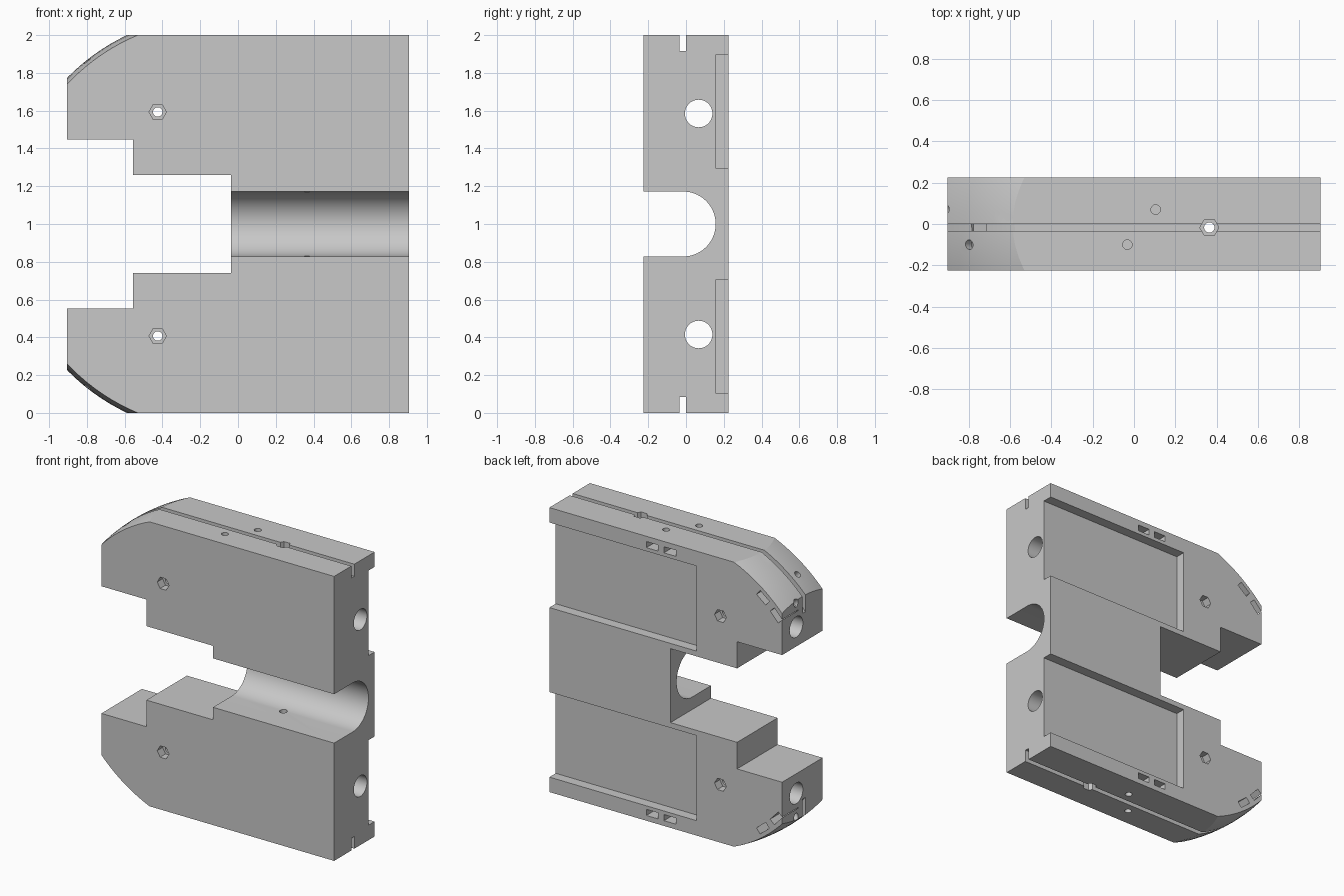
import bpy, bmesh
from math import radians, sin, cos
from mathutils import Matrix, Vector

cube = bpy.data.objects.get("Cube")
if cube:
    bpy.data.objects.remove(cube, do_unlink=True)

HALF_X, HALF_Y = 0.905, 0.225
CROWN_X, CROWN_R = -0.113, 1.107   # sphere that rounds the nose corners
NUT_X, NUT_R = -0.1, 1.042         # pivot and radius of the angled nut slots
ALONG_X = Matrix.Rotation(radians(90), 4, 'Y')
ALONG_Y = Matrix.Rotation(radians(90), 4, 'X')


def add_object(name, bm):
    bm.normal_update()
    bmesh.ops.recalc_face_normals(bm, faces=bm.faces)
    mesh = bpy.data.meshes.new(name)
    bm.to_mesh(mesh)
    bm.free()
    obj = bpy.data.objects.new(name, mesh)
    bpy.context.collection.objects.link(obj)
    return obj


def prism(name, points, move):
    bm = bmesh.new()
    face = bm.faces.new([bm.verts.new(p) for p in points])
    ext = bmesh.ops.extrude_face_region(bm, geom=[face])
    bmesh.ops.translate(bm, vec=move, verts=[v for v in ext["geom"]
                                             if isinstance(v, bmesh.types.BMVert)])
    # The starting face may be consumed by the extrusion
    if all(len(e.link_faces) == 1 for e in bm.edges if e.is_boundary):
        bmesh.ops.holes_fill(bm, edges=[e for e in bm.edges if e.is_boundary])
    return add_object(name, bm)


def box(lo, hi, matrix=Matrix()):
    lo, hi = Vector(lo), Vector(hi)
    bm = bmesh.new()
    bmesh.ops.create_cube(bm, size=1)
    size = Matrix.Diagonal((*(hi - lo), 1))
    bm.transform(matrix @ Matrix.Translation((lo + hi) / 2) @ size)
    return add_object("box_cutter", bm)


def rod(center, radius, length, turn=Matrix(), sides=32):
    bm = bmesh.new()
    bmesh.ops.create_cone(bm, cap_ends=True, segments=sides, radius1=radius,
                          radius2=radius, depth=length)
    spin = Matrix.Rotation(radians(90), 4, 'Z')
    bm.transform(Matrix.Translation(center) @ turn @ spin)
    return add_object("rod_cutter", bm)


def ball(radius):
    bm = bmesh.new()
    bmesh.ops.create_uvsphere(bm, u_segments=128, v_segments=64, radius=radius)
    bm.transform(Matrix.Translation((CROWN_X, 0, 1)) @ ALONG_Y)
    return add_object("crown_cutter", bm)


def cut(target, cutter):
    mod = target.modifiers.new("cut", 'BOOLEAN')
    mod.operation = 'DIFFERENCE'
    mod.solver = 'EXACT'
    mod.object = cutter
    bpy.context.view_layer.objects.active = target
    bpy.ops.object.modifier_apply(modifier=mod.name)
    bpy.data.objects.remove(cutter, do_unlink=True)


# Body: stepped jaw outline extruded through the depth
upper = [(HALF_X, 2), (-HALF_X, 2), (-HALF_X, 1.447), (-0.555, 1.447),
         (-0.555, 1.26), (-0.037, 1.26)]
outline = upper + [(x, 2 - z) for x, z in reversed(upper)]
body = prism("jaw_block", [(x, -HALF_Y, z) for x, z in outline], (0, 2 * HALF_Y, 0))

# Round-bottomed channel across the front
arc = [radians(a) for a in range(-90, 91, 5)]
channel = [(-0.5, -0.015 + 0.172 * cos(a), 1 + 0.172 * sin(a)) for a in arc]
channel += [(-0.5, -0.4, 1.172), (-0.5, -0.4, 0.828)]
cut(body, prism("channel_cutter", channel, (1.6, 0, 0)))

# Crowned nose corners
nose = box((-1.3, -0.4, -0.3), (-0.3, 0.4, 2.3))
cut(nose, ball(CROWN_R))
cut(body, nose)

# Narrow groove following the crowned edge
groove = box((-1.1, -0.034, -0.1), (-0.3, 0, 2.1))
cut(groove, ball(CROWN_R - 0.08))
cut(body, groove)

for side in (1, -1):
    flip = Matrix.Translation((0, 0, 1)) @ Matrix.Diagonal((1, 1, side, 1))

    def at(x, y, z):
        return flip @ Vector((x, y, z))

    # Straight part of the groove
    cut(body, box((-0.6, -0.034, 0.915), (1, 0, 1.1), flip))
    # Wide recess in the back
    cut(body, box((-0.238, 0.155, 0.297), (1, 0.3, 0.895), flip))
    # Long bore
    cut(body, rod(at(0, 0.067, 0.585), 0.073, 2, ALONG_X, 48))
    # Cross bolt with hexagonal pockets on both faces
    cut(body, rod(at(-0.425, 0, 0.593), 0.025, 1, ALONG_Y))
    for y in (-HALF_Y, HALF_Y):
        cut(body, rod(at(-0.425, y, 0.593), 0.046, 0.12, ALONG_Y, 6))
    # Upright bolt with hexagonal pocket
    cut(body, rod(at(0.365, -0.017, 0.6), 0.025, 1.1))
    cut(body, rod(at(0.365, -0.017, 1), 0.046, 0.2, sides=6))

    # Nut slots from the back, each met by a screw hole from the edge
    for x, y in ((0.105, 0.07), (-0.032, -0.1)):
        cut(body, box((x - 0.046, y - 0.03, 0.92), (x + 0.046, 0.3, 0.963), flip))
        cut(body, rod(at(x, y, 1.02), 0.023, 0.16))
    for angle, y in ((46.8, 0.07), (39, -0.1)):
        a = radians(angle)
        tilt = Matrix.Rotation(-a, 4, 'Y')
        place = flip @ Matrix.Translation((NUT_X, 0, 0)) @ tilt
        cut(body, box((-0.046, y - 0.03, NUT_R - 0.022), (0.046, 0.3, NUT_R + 0.022), place))
        reach = NUT_R + 0.08
        hole = at(NUT_X - reach * sin(a), y, reach * cos(a))
        cut(body, rod(hole, 0.023, 0.16, Matrix.Rotation(-a * side, 4, 'Y')))

# Plain grey finish
grey = bpy.data.materials.new("plain_grey")
grey.use_nodes = True
colour = (0.58, 0.58, 0.58, 1)
grey.diffuse_color = colour
grey.node_tree.nodes["Principled BSDF"].inputs["Base Color"].default_value = colour
body.data.materials.clear()
body.data.materials.append(grey)
for poly in body.data.polygons:
    poly.material_index = 0

bpy.ops.object.select_all(action='DESELECT')
body.select_set(True)
bpy.context.view_layer.objects.active = body
bpy.ops.object.shade_smooth_by_angle(angle=radians(20))
